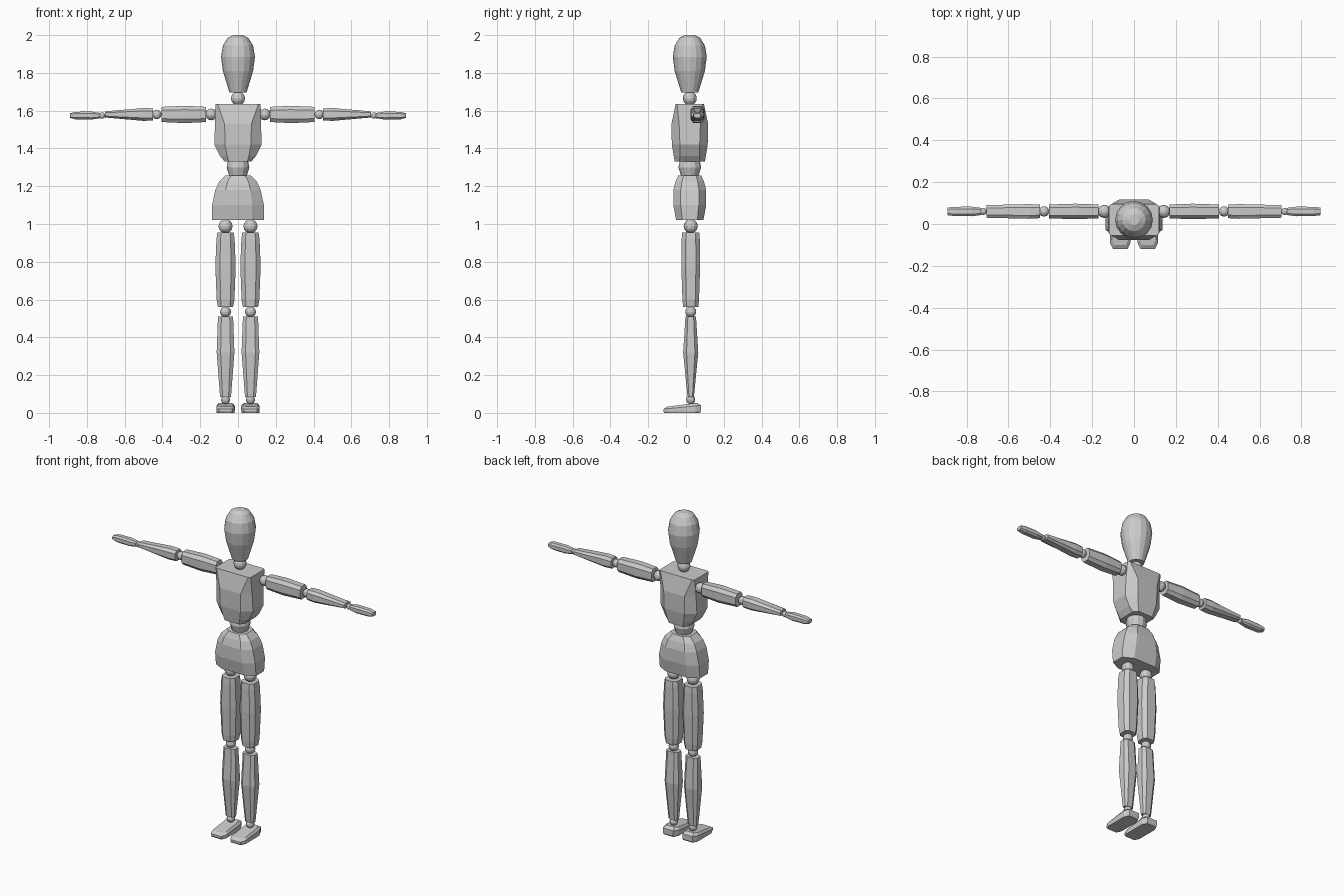
import bpy, bmesh, math
from mathutils import Vector

cube = bpy.data.objects.get("Cube")
if cube:
    bpy.data.objects.remove(cube, do_unlink=True)

GREY = (0.6, 0.6, 0.6, 1)
grey = bpy.data.materials.new("plain grey")
grey.use_nodes = True
grey.diffuse_color = GREY
grey.node_tree.nodes["Principled BSDF"].inputs["Base Color"].default_value = GREY

# Shared centre lines
body_y = 0.02
leg_x = 0.066
arm_y, arm_z = 0.06, 1.58


def finish(bm, name):
    bmesh.ops.recalc_face_normals(bm, faces=bm.faces)
    mesh = bpy.data.meshes.new(name)
    bm.to_mesh(mesh)
    bm.free()
    mesh.materials.append(grey)
    part = bpy.data.objects.new(name, mesh)
    bpy.context.collection.objects.link(part)


def skin(name, rings):
    """Join rings of points into a closed, flat-shaded solid."""
    bm = bmesh.new()
    loops = [[bm.verts.new(point) for point in ring] for ring in rings]
    for lower, upper in zip(loops, loops[1:]):
        for i in range(len(lower)):
            bm.faces.new((lower[i - 1], lower[i], upper[i], upper[i - 1]))
    bm.faces.new(loops[0])
    bm.faces.new(loops[-1])
    finish(bm, name)


def turned(name, sides, profile):
    """Round part on the body's centre line, from (radius, height) pairs."""
    angles = [math.tau * i / sides for i in range(sides)]
    skin(name, [[(radius * math.cos(angle), body_y + radius * math.sin(angle), height)
                 for angle in angles] for radius, height in profile])


def ball(name, centre, radius):
    bm = bmesh.new()
    bmesh.ops.create_uvsphere(bm, u_segments=12, v_segments=8, radius=radius)
    bmesh.ops.translate(bm, verts=bm.verts, vec=centre)
    finish(bm, name)


def cut_corners(half_width, half_depth, cut=0.45):
    """Rectangle whose corners are cut by a share of its half size."""
    inner_width, inner_depth = half_width * (1 - cut), half_depth * (1 - cut)
    quarter = [(half_width, inner_depth), (inner_width, half_depth)]
    right = quarter + [(-u, v) for u, v in reversed(quarter)]
    return right + [(-u, -v) for u, v in right]


def carved(name, centre, along, across, up, stations):
    """Block through stations of (distance, half width, half depth, optional cut)."""
    skin(name, [[centre + along * distance + across * u + up * v
                 for u, v in cut_corners(*size)] for distance, *size in stations])


X, Y, Z = Vector((1, 0, 0)), Vector((0, 1, 0)), Vector((0, 0, 1))

# Head, neck and waist
turned("head", 16, [(0.045, 1.695), (0.08, 1.81), (0.09, 1.885),
                    (0.08, 1.945), (0.055, 1.985), (0.026, 2)])
ball("neck_joint", (0, body_y, 1.665), 0.037)
turned("waist_joint", 12, [(0.045, 1.25), (0.06, 1.3), (0.05, 1.35)])

# Torso, with the chest squaring off towards the shoulders
spine = Y * body_y
carved("chest", spine, Z, X, Y, [
    (1.33, 0.07, 0.08, 0.3), (1.36, 0.095, 0.085, 0.4), (1.42, 0.125, 0.095),
    (1.53, 0.122, 0.097, 0.42), (1.634, 0.12, 0.075, 0.1)])
carved("pelvis", spine, Z, X, Y, [
    (1.02, 0.137, 0.072), (1.1, 0.137, 0.087), (1.18, 0.12, 0.087),
    (1.225, 0.1, 0.075), (1.258, 0.065, 0.06)])

for side, word in ((X, "left"), (-X, "right")):
    # Leg, from the hip down
    leg = side * leg_x + Y * 0.025
    ball(word + "_hip_joint", leg + Z * 0.988, 0.037)
    carved(word + "_thigh", leg, Z, X, Y, [
        (0.56, 0.04, 0.04), (0.6, 0.047, 0.044), (0.78, 0.054, 0.05),
        (0.92, 0.048, 0.048), (0.955, 0.043, 0.045)])
    ball(word + "_knee_joint", leg + Z * 0.535, 0.029)
    carved(word + "_calf", leg, Z, X, Y, [
        (0.085, 0.029, 0.017), (0.32, 0.047, 0.04), (0.51, 0.04, 0.028)])
    ball(word + "_ankle_joint", leg + Z * 0.07, 0.024)

    # Foot, a flat-soled wedge outlined level by level
    skin(word + "_foot", [
        [side * leg_x + X * u + Y * (v - body_y) + Z * (height + slope * v)
         for u, v in cut_corners(0.049 * scale, 0.1 * scale, 0.3)]
        for scale, height, slope in ((0.95, 0, 0), (1, 0.01, 0), (1, 0.03, 0.1), (0.8, 0.043, 0.13))])

    # Arm, from the shoulder out
    arm = Y * arm_y + Z * arm_z
    ball(word + "_shoulder_joint", arm + side * 0.142, 0.031)
    carved(word + "_upper_arm", arm, side, Y, Z, [
        (0.17, 0.033, 0.04), (0.28, 0.037, 0.046), (0.405, 0.033, 0.04)])
    ball(word + "_elbow_joint", arm + side * 0.43, 0.025)
    carved(word + "_forearm", arm, side, Y, Z, [
        (0.45, 0.032, 0.032), (0.5, 0.035, 0.034), (0.705, 0.03, 0.016)])
    wrist = arm - Z * 0.006
    ball(word + "_wrist_joint", wrist + side * 0.72, 0.017)
    carved(word + "_hand", wrist, side, Y, Z, [
        (0.73, 0.017, 0.014), (0.775, 0.023, 0.021), (0.86, 0.022, 0.02), (0.89, 0.018, 0.012)])
